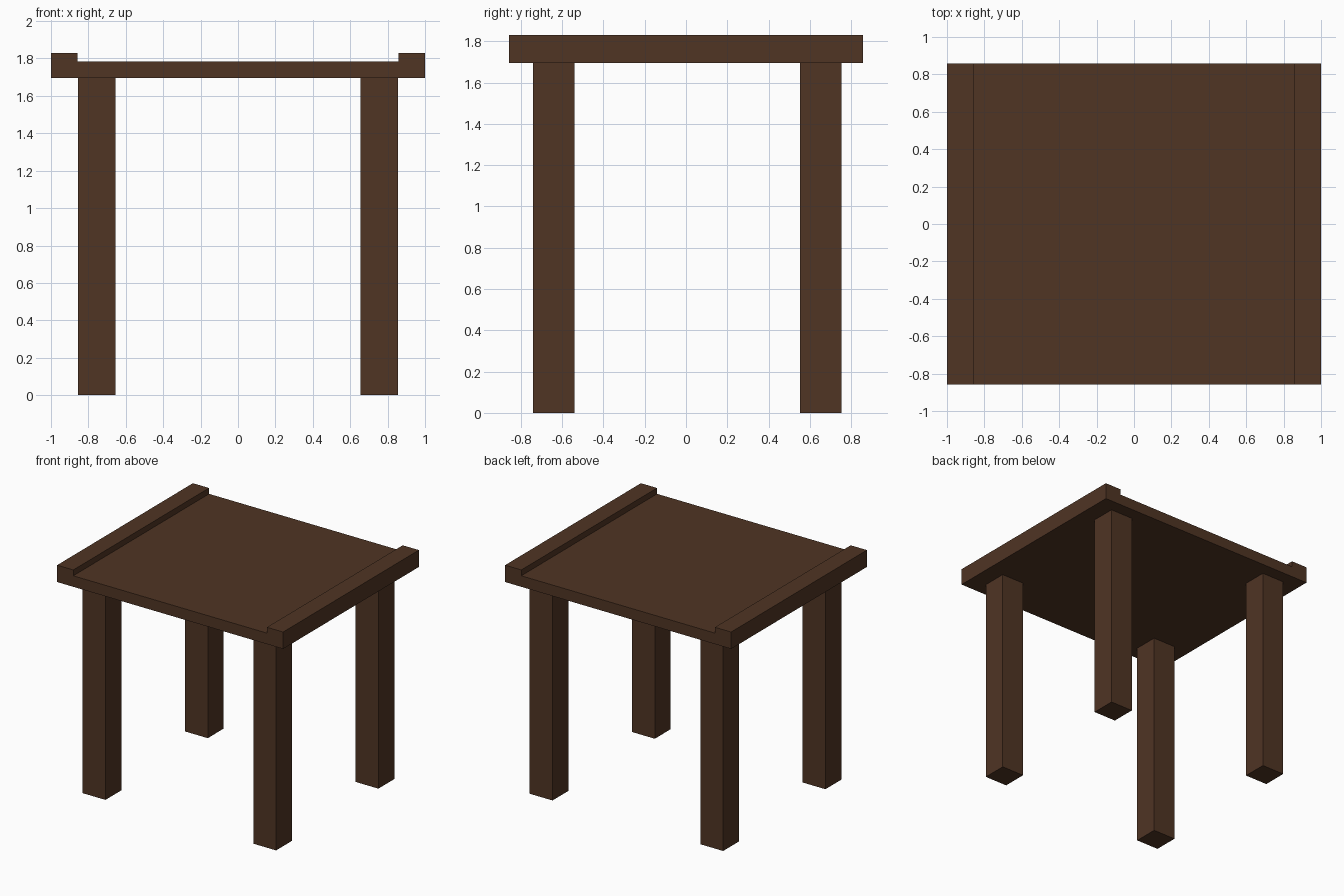
import bpy
import bmesh

if "Cube" in bpy.data.objects:
    bpy.data.objects.remove(bpy.data.objects["Cube"])

wood = bpy.data.materials.new("dark_brown_wood")
wood.diffuse_color = (0.080, 0.035, 0.0175, 1.0)
wood.use_nodes = True
wood.node_tree.nodes["Principled BSDF"].inputs["Base Color"].default_value = wood.diffuse_color

LEG_TOP = 1.695    # underside of the table top
PANEL_TOP = 1.783  # sunken middle surface
RAIL_TOP = 1.83    # raised side rails
HALF_Y = 0.858


def extrude_profile(name, points, axis, start, end):
    """Extrude a closed 2D outline along y (points are x, z) or z (points are x, y)."""
    bm = bmesh.new()
    if axis == "y":
        verts = [bm.verts.new((a, start, b)) for a, b in points]
        offset = (0, end - start, 0)
    else:
        verts = [bm.verts.new((a, b, start)) for a, b in points]
        offset = (0, 0, end - start)
    face = bm.faces.new(verts)
    result = bmesh.ops.extrude_face_region(bm, geom=[face], use_keep_orig=True)
    moved = [g for g in result["geom"] if isinstance(g, bmesh.types.BMVert)]
    bmesh.ops.translate(bm, verts=moved, vec=offset)
    bmesh.ops.recalc_face_normals(bm, faces=bm.faces)
    mesh = bpy.data.meshes.new(name)
    bm.to_mesh(mesh)
    bm.free()
    mesh.materials.append(wood)
    obj = bpy.data.objects.new(name, mesh)
    bpy.context.collection.objects.link(obj)
    return obj


# Table top: one solid slab with a raised rail along each side
half = [(1.0, LEG_TOP), (1.0, RAIL_TOP), (0.857, RAIL_TOP), (0.857, PANEL_TOP)]
profile = half + [(-x, z) for x, z in reversed(half)]
extrude_profile("table_top", profile, "y", -HALF_Y, HALF_Y)

# Four square legs, the pairs set very slightly towards the back
for side, x0, x1 in (("left", -0.856, -0.654), ("right", 0.654, 0.856)):
    for end, y0, y1 in (("front", -0.741, -0.54), ("back", 0.552, 0.753)):
        outline = [(x0, y0), (x1, y0), (x1, y1), (x0, y1)]
        extrude_profile(f"{end}_{side}_leg", outline, "z", 0.0, LEG_TOP)
